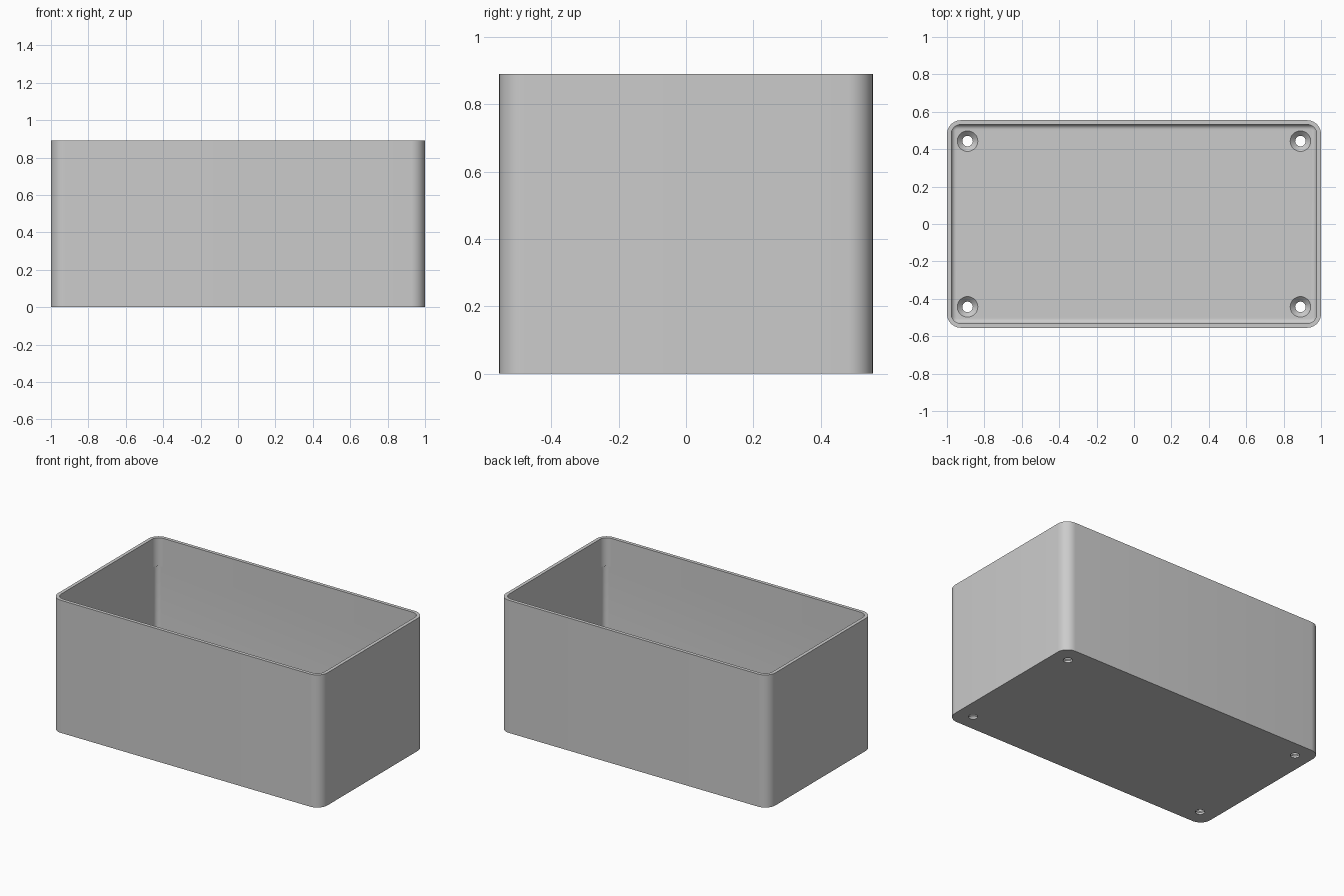
import bpy, bmesh, math

if "Cube" in bpy.data.objects:
    bpy.data.objects.remove(bpy.data.objects["Cube"])

HX, HY, H = 1.0, 0.555, 0.89      # half width, half depth, height
WALL, FLOOR = 0.023, 0.04
STEP_Z, FILLET = 0.70, 0.026

grey = bpy.data.materials.new("grey_plastic")
grey.diffuse_color = (0.6, 0.6, 0.6, 1)
grey.use_nodes = True
grey.node_tree.nodes["Principled BSDF"].inputs["Base Color"].default_value = grey.diffuse_color


def ring(bm, inset, radius, z, n=10):
    """Loop of vertices around a rounded rectangle."""
    verts = []
    for k, (sx, sy) in enumerate([(1, 1), (-1, 1), (-1, -1), (1, -1)]):
        cx, cy = sx * (HX - inset - radius), sy * (HY - inset - radius)
        for i in range(n + 1):
            a = math.pi / 2 * (k + i / n)
            verts.append(bm.verts.new((cx + radius * math.cos(a),
                                       cy + radius * math.sin(a), z)))
    return verts


def skin(bm, rings):
    """Bridge consecutive loops with quads."""
    for a, b in zip(rings, rings[1:]):
        for i in range(len(a)):
            j = (i + 1) % len(a)
            bm.faces.new((a[i], a[j], b[j], b[i]))


def make_object(name, bm):
    bmesh.ops.recalc_face_normals(bm, faces=bm.faces)
    mesh = bpy.data.meshes.new(name)
    bm.to_mesh(mesh)
    bm.free()
    obj = bpy.data.objects.new(name, mesh)
    bpy.context.collection.objects.link(obj)
    mesh.materials.append(grey)
    return obj


# Open box: outer wall, rim, inner wall with tighter lower corners, filleted floor
bm = bmesh.new()
rings = [ring(bm, 0, 0.075, 0), ring(bm, 0, 0.075, H),
         ring(bm, WALL, 0.052, H), ring(bm, WALL, 0.052, STEP_Z),
         ring(bm, WALL, 0.032, STEP_Z)]
for i in range(7):
    a = math.pi / 2 * i / 6
    d = FILLET * (1 - math.cos(a))
    rings.append(ring(bm, WALL + d, 0.032 - d, FLOOR + FILLET * (1 - math.sin(a))))
skin(bm, rings)
bm.faces.new(rings[0])
bm.faces.new(rings[-1])
box = make_object("open_box", bm)

# Countersunk screw holes in the four floor corners
bm = bmesh.new()
profile = [(0.028, -0.05), (0.028, FLOOR - 0.027), (0.055, FLOOR), (0.055, FLOOR + 0.02)]
for sx in (-1, 1):
    for sy in (-1, 1):
        loops = [[bm.verts.new((sx * 0.89 + r * math.cos(t * math.pi / 16),
                                sy * 0.443 + r * math.sin(t * math.pi / 16), z))
                  for t in range(32)] for r, z in profile]
        skin(bm, loops)
        bm.faces.new(loops[0])
        bm.faces.new(loops[-1])
cutter = make_object("screw_hole_cutter", bm)
cutter.hide_render = True

cut = box.modifiers.new("screw_holes", 'BOOLEAN')
cut.operation = 'DIFFERENCE'
cut.solver = 'EXACT'
cut.object = cutter
bpy.context.view_layer.objects.active = box
box.select_set(True)
cutter.select_set(False)
bpy.ops.object.modifier_apply(modifier=cut.name)
bpy.data.objects.remove(cutter)
bpy.ops.object.shade_smooth_by_angle(angle=math.radians(30))
